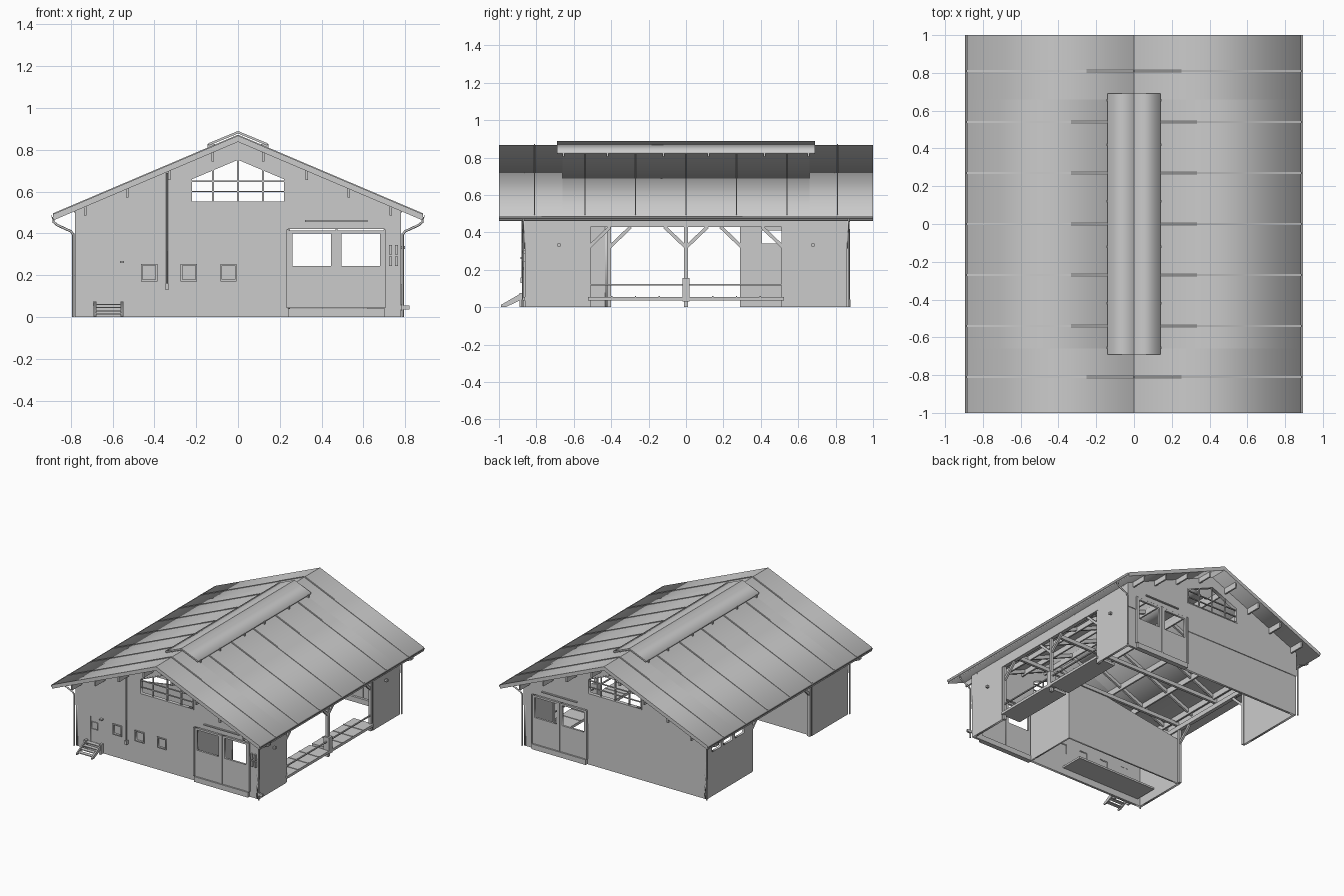
import bpy, bmesh, math
from mathutils import Matrix, Vector

if "Cube" in bpy.data.objects:
    bpy.data.objects.remove(bpy.data.objects["Cube"])

XZ = Matrix(((1, 0, 0, 0), (0, 0, -1, 0), (0, 1, 0, 0), (0, 0, 0, 1)))
YZ = Matrix(((0, 0, 1, 0), (1, 0, 0, 0), (0, 1, 0, 0), (0, 0, 0, 1)))


def to_mesh(name, curve, matrix=Matrix()):
    tmp = bpy.data.objects.new(name + "_curve", curve)
    bpy.context.collection.objects.link(tmp)
    dg = bpy.context.evaluated_depsgraph_get()
    me = bpy.data.meshes.new_from_object(tmp.evaluated_get(dg))
    bpy.data.objects.remove(tmp)
    me.transform(matrix)
    ob = bpy.data.objects.new(name, me)
    bpy.context.collection.objects.link(ob)
    return ob


def panel(name, plane, a, b, *loops):
    """Outline (first loop) with holes, extruded from a to b along the plane's axis."""
    c = bpy.data.curves.new(name, 'CURVE')
    c.dimensions, c.fill_mode, c.extrude = '2D', 'BOTH', abs(b - a) / 2
    for loop in loops:
        sp = c.splines.new('POLY')
        sp.points.add(len(loop) - 1)
        for p, (u, v) in zip(sp.points, loop):
            p.co = (u, v, 0, 1)
        sp.use_cyclic_u = True
    m = (a + b) / 2
    off = Vector((0, m, 0)) if plane is XZ else Vector((m, 0, 0))
    return to_mesh(name, c, Matrix.Translation(off) @ plane)


def tube(name, pts, r):
    c = bpy.data.curves.new(name, 'CURVE')
    c.dimensions, c.bevel_depth, c.bevel_resolution, c.use_fill_caps = '3D', r, 1, True
    sp = c.splines.new('POLY')
    sp.points.add(len(pts) - 1)
    for p, co in zip(sp.points, pts):
        p.co = (*co, 1)
    return to_mesh(name, c)


def cube(name, matrix):
    bm = bmesh.new()
    bmesh.ops.create_cube(bm, size=1, matrix=matrix)
    me = bpy.data.meshes.new(name)
    bm.to_mesh(me)
    bm.free()
    ob = bpy.data.objects.new(name, me)
    bpy.context.collection.objects.link(ob)
    return ob


def box(name, x0, x1, y0, y1, z0, z1):
    return cube(name, Matrix.Translation(((x0 + x1) / 2, (y0 + y1) / 2, (z0 + z1) / 2))
                @ Matrix.Diagonal((abs(x1 - x0), abs(y1 - y0), abs(z1 - z0), 1)))


def beam(name, p, q, w, h):
    p, q = Vector(p), Vector(q)
    d = q - p
    return cube(name, Matrix.Translation((p + q) / 2) @ d.to_track_quat('Y', 'Z').to_matrix().to_4x4()
                @ Matrix.Diagonal((w, d.length, h, 1)))


def rect(u0, u1, v0, v1):
    return [(u0, v0), (u1, v0), (u1, v1), (u0, v1)]


def top(x):
    return 0.868 - 0.425 * abs(x)


def under(x):
    return top(x) - 0.03


WX, WY, T = 0.78, 0.86, 0.018
gable = [(-0.23, 0.545), (0.23, 0.545), (0.23, 0.66), (0, 0.76), (-0.23, 0.66)]
windows = [(-0.46, -0.39), (-0.27, -0.20), (-0.08, -0.01)]

# Front and back gable walls
for s, end in ((-1, "front"), (1, "back")):
    y = s * WY
    outline = [(-WX, 0), (0.24, 0), (0.24, 0.42), (0.70, 0.42), (0.70, 0), (WX, 0),
               (WX, under(WX)), (0, under(0)), (-WX, under(WX))]
    holes = [gable]
    if s < 0:
        holes += [rect(a, b, 0.175, 0.25) for a, b in windows] + [rect(-0.655, -0.585, 0.065, 0.26)]
    panel(end + "_wall", XZ, y, y - s * T, outline, *holes)
    clad = [(-WX, 0.315), (0.24, 0.315), (0.24, 0.42), (0.70, 0.42), (0.70, 0.315),
            (WX, 0.315), (WX, under(WX)), (0, under(0)), (-WX, under(WX))]
    panel(end + "_upper_cladding", XZ, y, y + s * 0.006, clad, gable)
    # gable window frame and glazing bars
    inner = [(u * 0.96, 0.645 + (v - 0.645) * 0.93) for u, v in gable]
    panel(end + "_gable_frame", XZ, y - s * T, y + s * 0.011, gable, inner)
    for x in (-0.12, 0, 0.12):
        box(end + "_window_bar", x - 0.004, x + 0.004, y - 0.005, y + 0.005, 0.545, 0.755 - abs(x) * 0.43)
    for z in (0.6, 0.65):
        box(end + "_window_rail", -0.23, 0.23, y - 0.005, y + 0.005, z - 0.003, z + 0.003)
    # sliding doors, rail and threshold
    for a, b in ((0.238, 0.468), (0.474, 0.702)):
        panel(end + "_sliding_door", XZ, y - s * 0.004, y + s * 0.012, rect(a, b, 0.042, 0.415),
              rect(a + 0.022, b - 0.022, 0.245, 0.4))
        for x in (a, b):
            box(end + "_door_edge", x - 0.005, x + 0.005, y, y + s * 0.018, 0.042, 0.418)
    box(end + "_door_rail", 0.32, 0.62, y, y + s * 0.018, 0.455, 0.463)
    box(end + "_threshold", 0.24, 0.70, y - s * T, y + s * 0.02, 0, 0.04)

# Front windows, entrance door and fittings
for a, b in windows:
    panel("small_window_frame", XZ, -0.868, -0.845, rect(a - 0.004, b + 0.004, 0.171, 0.254),
          rect(a + 0.004, b - 0.004, 0.179, 0.246))
    box("small_window_pane", a, b, -0.852, -0.848, 0.175, 0.25)
panel("entrance_door", XZ, -0.858, -0.844, rect(-0.655, -0.585, 0.065, 0.26))
panel("entrance_door_window_frame", XZ, -0.865, -0.855, rect(-0.65, -0.594, 0.163, 0.222),
      rect(-0.645, -0.599, 0.168, 0.217))
box("door_lamp", -0.565, -0.545, -0.885, -0.86, 0.258, 0.268)
tube("front_vent_pipe", [(-0.34, -0.875, 0.14), (-0.34, -0.875, 0.69)], 0.005)
box("vent_pipe_box", -0.347, -0.333, -0.885, -0.86, 0.13, 0.16)
for x in (0.73, 0.76):
    for z in (0.245, 0.30):
        box("switch_box", x - 0.008, x + 0.006, -0.88, -0.86, z, z + 0.045)
box("water_tap", 0.78, 0.82, -0.875, -0.86, 0.035, 0.055)

# Entrance steps
for x in (-0.69, -0.56):
    panel("step_stringer", YZ, x, x + 0.01, [(-0.99, 0), (-0.965, 0), (-0.86, 0.05), (-0.86, 0.07), (-0.89, 0.07), (-0.99, 0.012)])
    box("step_post", x - 0.003, x + 0.013, -0.89, -0.86, 0, 0.075)
for i in range(4):
    y = -0.98 + i * 0.03
    box("step_tread", -0.685, -0.555, y, y + 0.03, 0.012 + i * 0.015, 0.018 + i * 0.015)

# Side walls: right has a wide bay, left a narrower bay and clerestory windows
zt = under(WX)
for s, side, y0, y1 in ((1, "right", -0.53, 0.53), (-1, "left", -0.42, 0.31)):
    outline = [(-WY, 0), (y0, 0), (y0, 0.43), (y1, 0.43), (y1, 0), (WY, 0), (WY, zt), (-WY, zt)]
    holes = [rect(c - 0.055, c + 0.055, 0.34, 0.41) for c in (0.46, 0.60, 0.74)] if s < 0 else []
    panel(side + "_wall", YZ, s * WX, s * (WX - T), outline, *holes)
    mid = 0 if s > 0 else (y0 + y1) / 2
    xb = s * (WX - 0.015)
    for y, dirs in ((y0 + 0.01, (1,)), (y1 - 0.01, (-1,)), (0, (-1, 1))):
        if s < 0 and y == 0:
            continue
        box(side + "_bay_post", xb - 0.011, xb + 0.011, y - 0.01, y + 0.01, 0, 0.43)
        for d in dirs:
            beam(side + "_bay_brace", (xb, y, 0.32), (xb, y + d * 0.115, 0.43), 0.016, 0.018)
    box(side + "_bay_header", xb - 0.014, xb + 0.014, -WY + T, WY - T, 0.43, 0.465)
for y in (-0.68, 0.68):
    box("wall_lamp", WX, WX + 0.02, y - 0.008, y + 0.008, 0.325, 0.34)

# Feeding platform and rails in the right bay
for a, b in ((-0.525, -0.015), (0.015, 0.525)):
    box("bay_platform", 0.62, 0.79, a, b, 0.035, 0.055)
    box("bay_rail", 0.765, 0.775, a, b, 0.117, 0.125)
    for i in range(1, 4):
        y = a + (b - a) * i / 4
        box("platform_joint", 0.62, 0.79, y - 0.004, y + 0.004, 0.055, 0.059)
box("bay_post_base", 0.745, 0.79, -0.02, 0.02, 0.03, 0.155)

# Interior room
panel("room_back_partition", XZ, -0.42, -0.432, [(-0.765, 0), (0.25, 0), (0.25, 0.52), (-0.765, 0.36)])
panel("room_side_partition", YZ, 0.238, 0.25, rect(-0.845, -0.42, 0, 0.52))
box("room_floor_strip", -0.74, -0.05, -0.842, -0.66, 0.05, 0.065)

# Roof with an open ridge slot
for s in (-1, 1):
    for a, b, x0 in ((-1, -0.66, 0), (-0.66, 0.66, 0.115), (0.66, 1, 0)):
        panel("roof_slope", XZ, a, b, [(s * x0, top(x0)), (s * 0.885, top(0.885)),
                                       (s * 0.885, under(0.885)), (s * x0, under(x0))])
    panel("ridge_cap", XZ, -0.69, 0.69, [(0, 0.89), (s * 0.14, 0.832), (s * 0.14, 0.82), (0, 0.878)])
    for i in range(-3, 4):
        y = i * 0.27
        x0 = 0.12 if abs(y) < 0.66 else 0.0
        beam("roof_seam", (s * x0, y, top(x0)), (s * 0.885, y, top(0.885)), 0.008, 0.008)
        beam("rafter", (s * x0, y, under(x0) - 0.012), (s * WX, y, under(WX) - 0.012), 0.016, 0.03)
    for y in (-0.655, -0.42, -0.12, 0.12, 0.42, 0.655):
        box("cap_bracket", s * 0.11, s * 0.145, y - 0.006, y + 0.006, 0.8, 0.828)
    for x in (0.12, 0.33, 0.53, 0.73):
        box("purlin", s * x - 0.006, s * x + 0.006, -0.985, 0.985, under(x) - 0.042, under(x) + 0.004)
    # half-round gutter
    arc = [math.pi + math.pi * i / 8 for i in range(9)]
    prof = [(s * 0.883 + 0.013 * math.cos(t), 0.487 + 0.013 * math.sin(t)) for t in arc]
    prof += [(s * 0.883 + 0.010 * math.cos(t), 0.487 + 0.010 * math.sin(t)) for t in reversed(arc)]
    panel("gutter", XZ, -1, 1, prof)
    # downpipes at the corners
    for e in (-1, 1):
        y = e * 0.87
        tube("downpipe", [(s * 0.883, y, 0.475), (s * 0.883, y, 0.455), (s * 0.865, y, 0.44),
                          (s * 0.80, y, 0.41), (s * 0.788, y, 0.395), (s * 0.788, y, 0)], 0.006)

# Tie beams across the barn
for y in (-0.42, 0, 0.42):
    box("tie_beam", -WX + T, WX - T, y - 0.01, y + 0.01, 0.465, 0.495)
